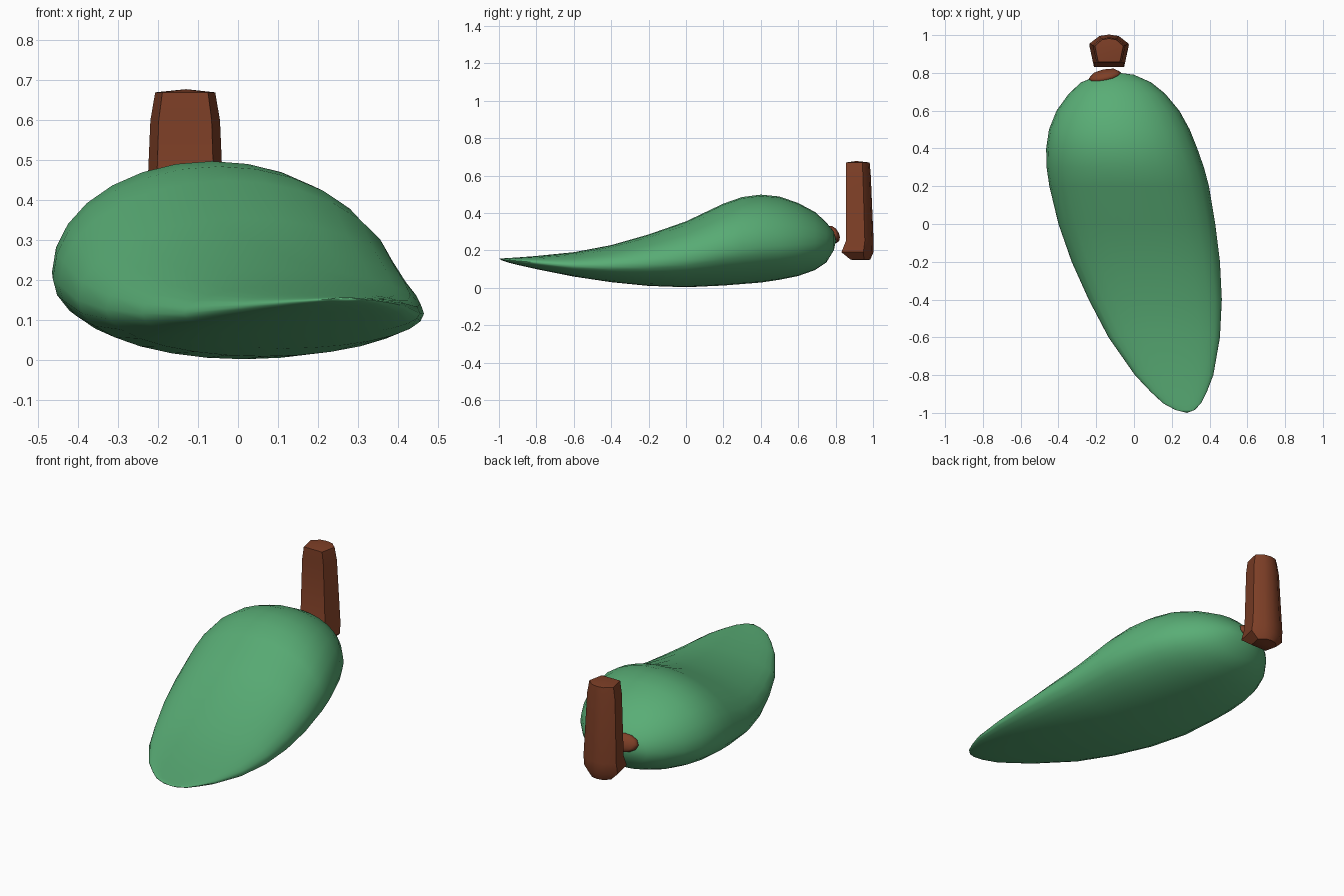
import bpy, bmesh
from math import sin, cos, pi, radians

if "Cube" in bpy.data.objects:
    bpy.data.objects.remove(bpy.data.objects["Cube"])


def material(name, rgb):
    m = bpy.data.materials.new(name)
    m.diffuse_color = (*rgb, 1)
    m.use_nodes = True
    m.node_tree.nodes["Principled BSDF"].inputs["Base Color"].default_value = m.diffuse_color
    return m


def loft(name, rings, start, end, mat, angle):
    """Skin a list of equal-length point rings and close both ends with a fan."""
    bm = bmesh.new()
    rows = [[bm.verts.new(p) for p in r] for r in rings]
    n = len(rows[0])
    for a, b in zip(rows, rows[1:]):
        for i in range(n):
            j = (i + 1) % n
            bm.faces.new((a[i], a[j], b[j], b[i]))
    for row, tip in ((rows[0], start), (rows[-1], end)):
        v = bm.verts.new(tip)
        for i in range(n):
            bm.faces.new((row[i], row[(i + 1) % n], v))
    bmesh.ops.recalc_face_normals(bm, faces=bm.faces)
    mesh = bpy.data.meshes.new(name)
    bm.to_mesh(mesh)
    bm.free()
    ob = bpy.data.objects.new(name, mesh)
    bpy.context.collection.objects.link(ob)
    mesh.materials.append(mat)
    bpy.context.view_layer.objects.active = ob
    ob.select_set(True)
    bpy.ops.object.shade_smooth_by_angle(angle=radians(angle))
    ob.select_set(False)
    return ob


green = material("leaf green", (0.10, 0.42, 0.18))
brown = material("bark brown", (0.21, 0.05, 0.02))

# Leaf body: y, left x, right x, bottom z, rim z, top z
stations = [
    (0.79, -0.18, 0.00, 0.20, 0.25, 0.30),
    (0.75, -0.28, 0.09, 0.135, 0.24, 0.35),
    (0.69, -0.345, 0.165, 0.095, 0.235, 0.405),
    (0.60, -0.41, 0.24, 0.063, 0.23, 0.453),
    (0.50, -0.45, 0.295, 0.043, 0.225, 0.488),
    (0.40, -0.465, 0.335, 0.028, 0.22, 0.498),
    (0.30, -0.463, 0.37, 0.02, 0.205, 0.485),
    (0.20, -0.448, 0.397, 0.012, 0.19, 0.45),
    (0.00, -0.40, 0.43, 0.003, 0.15, 0.355),
    (-0.20, -0.33, 0.455, 0.01, 0.128, 0.285),
    (-0.40, -0.24, 0.465, 0.03, 0.117, 0.228),
    (-0.60, -0.135, 0.455, 0.06, 0.118, 0.19),
    (-0.80, 0.005, 0.42, 0.10, 0.135, 0.17),
    (-0.89, 0.09, 0.385, 0.12, 0.143, 0.163),
    (-0.95, 0.155, 0.355, 0.135, 0.148, 0.159),
    (-0.985, 0.22, 0.32, 0.147, 0.152, 0.157),
]
N = 28
rings = []
for y, x0, x1, zb, zr, zt in stations:
    ring = []
    for k in range(N):
        a = 2 * pi * k / N
        h = zt - zr if sin(a) > 0 else zr - zb
        ring.append(((x0 + x1) / 2 + (x1 - x0) / 2 * cos(a), y, zr + h * sin(a)))
    rings.append(ring)
loft("leaf_body", rings, (-0.09, 0.802, 0.25), (0.28, -1.0, 0.155), green, 60)

# Upright stalk: low-sided outline, flared at the foot
outline = [(-0.76, -0.9), (0.76, -0.9), (1, 0.4), (0.5, 0.9), (0, 1), (-0.5, 0.9), (-1, 0.4)]
# z, centre y, half width x, half depth y
levels = [
    (0.15, 0.93, 0.065, 0.055),
    (0.19, 0.912, 0.105, 0.09),
    (0.25, 0.925, 0.102, 0.078),
    (0.60, 0.918, 0.087, 0.070),
    (0.67, 0.916, 0.075, 0.066),
]
rings = [[(-0.132 + sx * u, cy + sy * v, z) for u, v in outline] for z, cy, sx, sy in levels]
loft("stalk", rings, (-0.132, 0.93, 0.148), (-0.13, 0.91, 0.678), brown, 40)

# Small bud joining the leaf to the stalk
bpy.ops.mesh.primitive_uv_sphere_add(segments=8, ring_count=6, radius=1, location=(-0.155, 0.785, 0.285),
                                     rotation=(radians(25), 0, radians(12)))
bud = bpy.context.object
bud.name = "leaf_bud"
bud.scale = (0.088, 0.03, 0.05)
bud.data.materials.append(brown)
bpy.ops.object.shade_smooth_by_angle(angle=radians(50))
